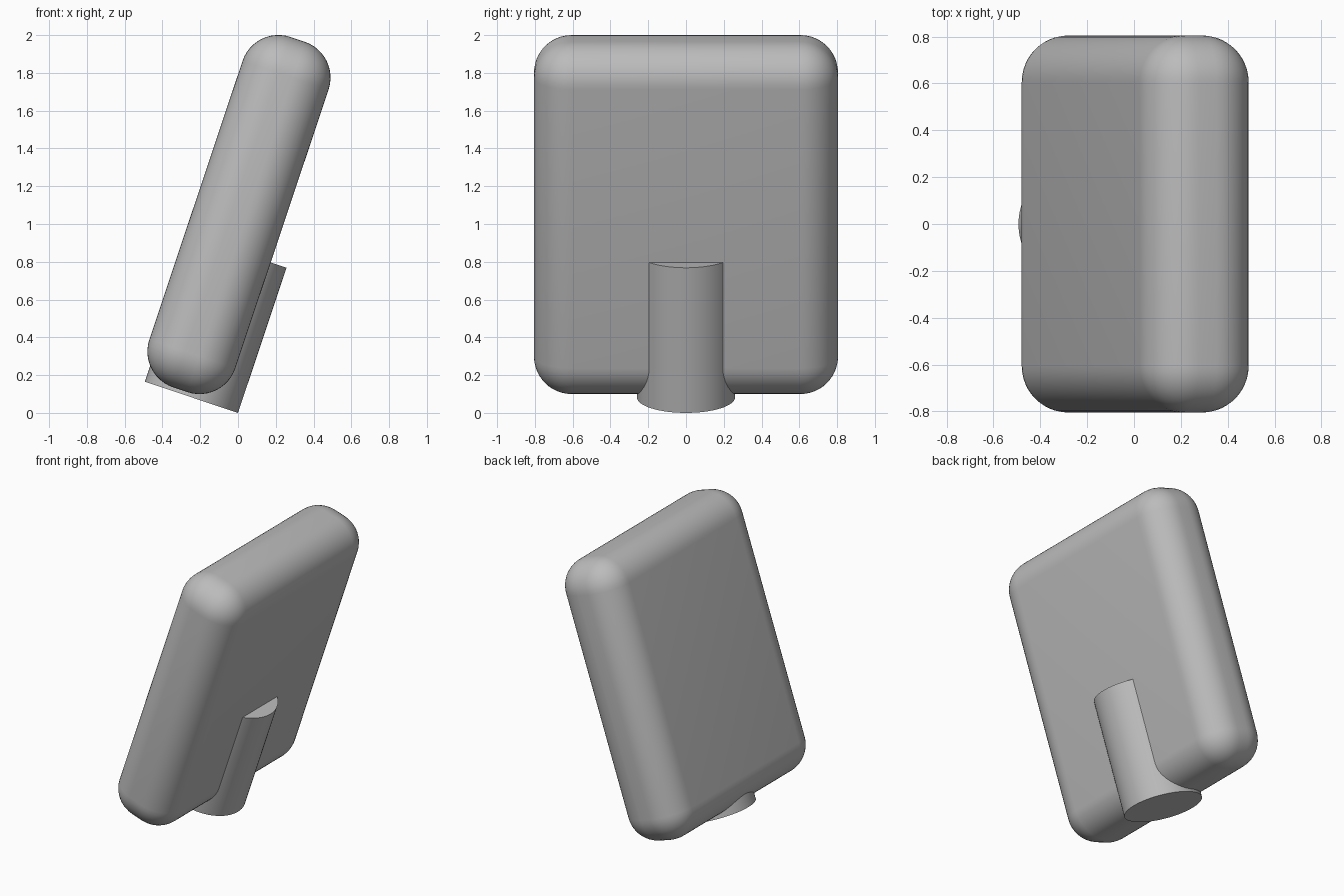
import bpy
import math
from mathutils import Matrix, Vector

if "Cube" in bpy.data.objects:
    bpy.data.objects.remove(bpy.data.objects["Cube"], do_unlink=True)

TILT = math.radians(18.5)
LEAN = Matrix.Rotation(TILT, 4, "Y")

grey = bpy.data.materials.new("plain grey")
grey.use_nodes = True
colour = (0.5, 0.5, 0.5, 1)
grey.diffuse_color = colour
grey.node_tree.nodes["Principled BSDF"].inputs["Base Color"].default_value = colour


def finish(name, centre):
    """Name, lean and colour the part that was just added."""
    obj = bpy.context.object
    obj.name = name
    obj.matrix_world = Matrix.Translation(centre) @ LEAN
    obj.data.materials.append(grey)
    return obj


# Rounded slab, leaning towards +x
bpy.ops.mesh.primitive_cube_add(size=1)
bpy.context.object.data.transform(Matrix.Diagonal((0.48, 1.61, 1.956, 1)))
slab = finish("slab", Vector((0.005, 0, 1.05)))
bevel = slab.modifiers.new("rounded edges", "BEVEL")
bevel.width = 0.2
bevel.segments = 12
bevel.use_clamp_overlap = False
bpy.ops.object.modifier_apply(modifier=bevel.name)
bpy.ops.object.shade_smooth_by_angle(angle=math.radians(30))

# Round post sunk into the slab, its lower rim touching the ground at the origin
RADIUS, LENGTH = 0.26, 0.81
bpy.ops.mesh.primitive_cylinder_add(vertices=64, radius=RADIUS, depth=LENGTH)
post = finish("post", LEAN @ Vector((-RADIUS, 0, LENGTH / 2)))
bpy.ops.object.shade_smooth_by_angle(angle=math.radians(30))
